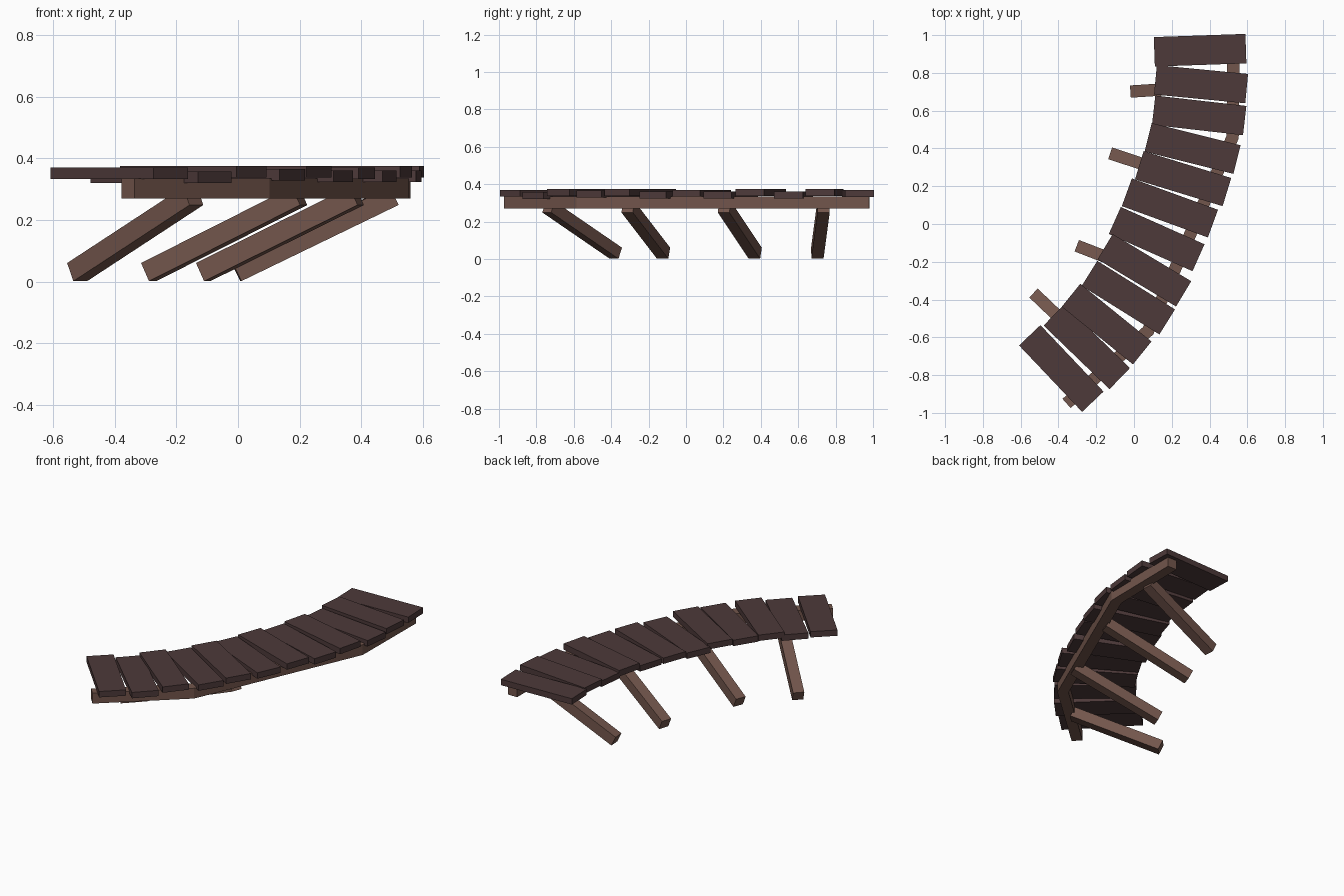
import bpy, bmesh
from math import radians
from mathutils import Vector, Matrix

cube = bpy.data.objects.get("Cube")
if cube:
    bpy.data.objects.remove(cube, do_unlink=True)


def make_material(name, rgb):
    mat = bpy.data.materials.new(name)
    mat.use_nodes = True
    mat.diffuse_color = (*rgb, 1)
    mat.node_tree.nodes["Principled BSDF"].inputs["Base Color"].default_value = (*rgb, 1)
    return mat


DARK = make_material("dark plank brown", (0.075, 0.042, 0.042))
LIGHT = make_material("light timber brown", (0.17, 0.092, 0.072))


def add_object(name, bm, mat):
    bmesh.ops.recalc_face_normals(bm, faces=bm.faces)
    mesh = bpy.data.meshes.new(name)
    bm.to_mesh(mesh)
    bm.free()
    mesh.materials.append(mat)
    obj = bpy.data.objects.new(name, mesh)
    bpy.context.collection.objects.link(obj)
    return obj


def box(name, size, matrix, mat):
    bm = bmesh.new()
    bmesh.ops.create_cube(bm, size=1, matrix=Matrix.Diagonal((*size, 1)))
    obj = add_object(name, bm, mat)
    obj.matrix_world = matrix
    return obj


# Walkway planks: centre x, centre y, turn in degrees, top height
planks = [
    (0.35, 0.92, 2, 0.368), (0.355, 0.74, -5.5, 0.375), (0.345, 0.575, -6.5, 0.36),
    (0.31, 0.40, -14, 0.375), (0.26, 0.24, -17, 0.36), (0.19, 0.085, -20, 0.37),
    (0.12, -0.08, -24, 0.36), (0.055, -0.245, -31, 0.375), (-0.03, -0.39, -32, 0.365),
    (-0.145, -0.53, -39, 0.375), (-0.25, -0.65, -44, 0.357), (-0.385, -0.765, -46.5, 0.37),
]
THICK = 0.037
for i, (x, y, turn, top) in enumerate(planks):
    place = Matrix.Translation((x, y, top - THICK / 2)) @ Matrix.Rotation(radians(turn), 4, 'Z')
    box(f"plank_{i + 1}", (0.485, 0.156, THICK), place, DARK)

# Bent beam under the outer edge, with mitred corners
path = [Vector(p) for p in ((-0.357, -0.95), (0.075, -0.565), (0.522, 0.46), (0.527, 0.98))]
HALF = 0.0325
bm = bmesh.new()
rings = []
for i, p in enumerate(path):
    before = (p - path[i - 1]).normalized() if i else (path[1] - p).normalized()
    after = (path[i + 1] - p).normalized() if i < len(path) - 1 else before
    along = (before + after).normalized()
    side = Vector((along.y, -along.x)) * HALF / along.dot(before)
    rings.append([bm.verts.new((*(p + side * s), z))
                  for s, z in ((-1, 0.27), (1, 0.27), (1, 0.335), (-1, 0.335))])
for a, b in zip(rings, rings[1:]):
    for k in range(4):
        n = (k + 1) % 4
        bm.faces.new((a[k], a[n], b[n], b[k]))
bm.faces.new(rings[0])
bm.faces.new(rings[-1])
add_object("support_beam", bm, LIGHT)

# Slanted struts from the ground up to the beam
struts = [
    ((-0.005, 0.702), (0.505, 0.735)),
    ((-0.113, 0.37), (0.385, 0.205)),
    ((-0.29, -0.12), (0.2, -0.31)),
    ((-0.522, -0.375), (-0.145, -0.735)),
]
for i, (foot, head) in enumerate(struts):
    low, high = Vector((*foot, 0.031)), Vector((*head, 0.278))
    axis = high - low
    place = Matrix.Translation((low + high) / 2) @ axis.to_track_quat('Y', 'Z').to_matrix().to_4x4()
    box(f"strut_{i + 1}", (0.065, axis.length, 0.065), place, LIGHT)
